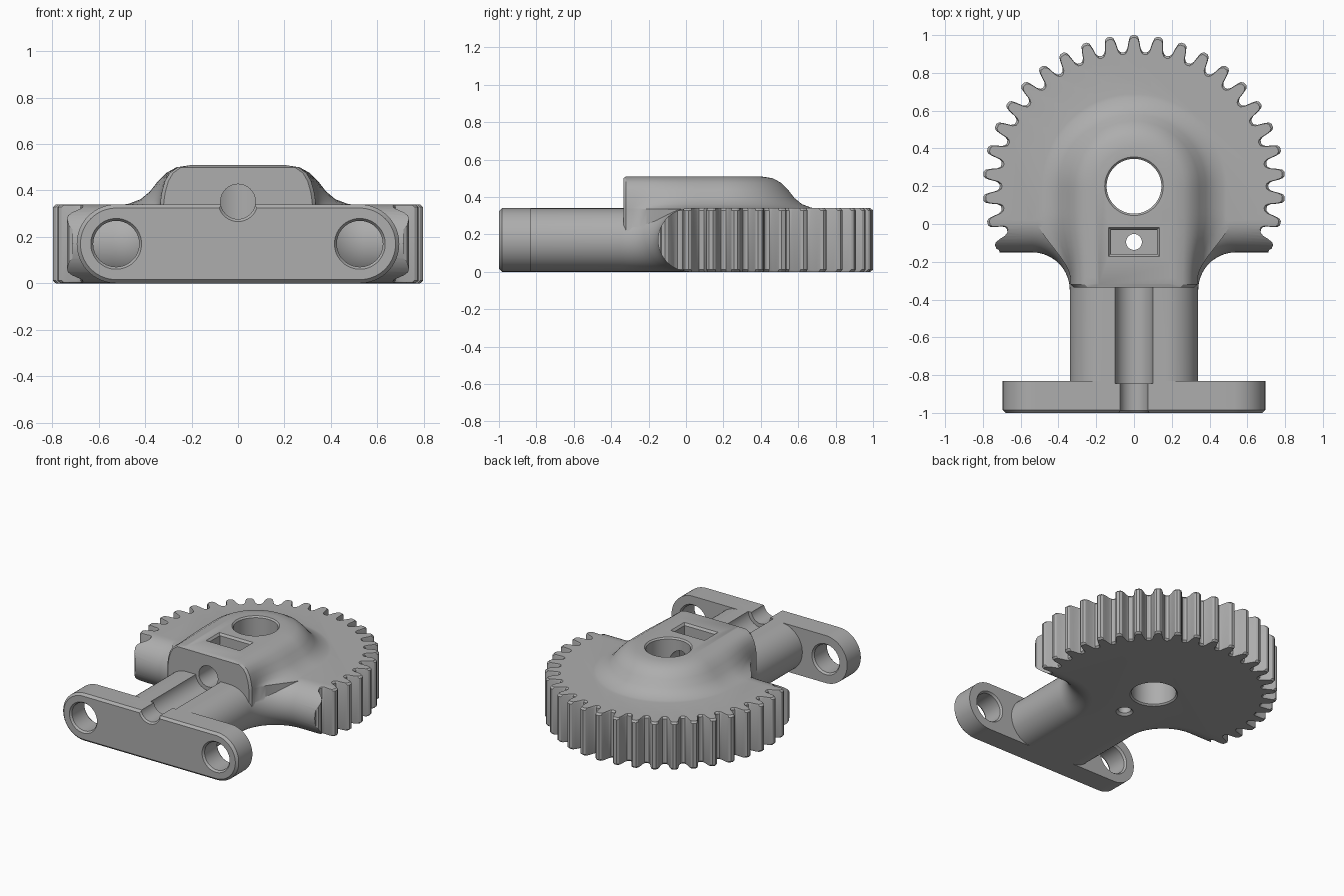
import bpy, bmesh, math
from math import sin, cos, pi, radians, sqrt

cube = bpy.data.objects.get("Cube")
if cube:
    bpy.data.objects.remove(cube, do_unlink=True)

grey = bpy.data.materials.new("plain grey")
grey.use_nodes = True
grey.diffuse_color = (0.42, 0.42, 0.42, 1)
grey.node_tree.nodes["Principled BSDF"].inputs["Base Color"].default_value = (0.42, 0.42, 0.42, 1)

H = 0.34            # plate thickness
R = H / 2           # full round of the plate edge
GEAR_Y = 0.2        # gear centre


def loft(name, rings):
    """Skin a stack of equal-length point rings and cap both ends."""
    bm = bmesh.new()
    loops = [[bm.verts.new(p) for p in ring] for ring in rings]
    n = len(loops[0])
    for a, b in zip(loops, loops[1:]):
        for i in range(n):
            j = (i + 1) % n
            bm.faces.new((a[i], a[j], b[j], b[i]))
    bm.faces.new(loops[0][::-1])
    bm.faces.new(loops[-1])
    bmesh.ops.recalc_face_normals(bm, faces=bm.faces[:])
    mesh = bpy.data.meshes.new(name)
    bm.to_mesh(mesh)
    bm.free()
    mesh.materials.append(grey)
    obj = bpy.data.objects.new(name, mesh)
    bpy.context.collection.objects.link(obj)
    return obj


def lathe(name, axis, u, v, steps, n=64):
    """Turned solid along y or z; u, v place the axis, steps are (radius, position)."""
    rings = []
    for r, t in steps:
        pts = [(u + r * cos(2 * pi * i / n), v + r * sin(2 * pi * i / n)) for i in range(n)]
        rings.append([(a, b, t) if axis == "z" else (a, t, b) for a, b in pts])
    return loft(name, rings)


def boolean(target, tool, operation):
    mod = target.modifiers.new(operation.lower(), "BOOLEAN")
    mod.operation = operation
    mod.solver = "EXACT"
    mod.object = tool
    bpy.ops.object.select_all(action="DESELECT")
    bpy.context.view_layer.objects.active = target
    target.select_set(True)
    bpy.ops.object.modifier_apply(modifier=mod.name)
    bpy.data.objects.remove(tool, do_unlink=True)


def mirrored(half):
    """Close a right-hand outline with its left-hand copy."""
    return half + [(-x, y) for x, y in reversed(half)]


# Plate with fully rounded lower edge: stem, concave corner and wings
def plate_ring(z):
    d = R - sqrt(max(0, R * R - (z - R) ** 2))
    half = [(0.34 - d, -0.9)]
    for i in range(17):
        a = pi - pi / 2 * i / 16
        half.append((0.54 + (0.2 + d) * cos(a), -0.35 + (0.2 + d) * sin(a)))
    half += [(0.95, -0.15 + d), (0.95, 1.1)]
    return [(x, y, z) for x, y in mirrored(half)]


body = loft("gear_arm", [plate_ring(R - R * cos(pi * i / 24)) for i in range(25)])

# Toothed outline, slightly chamfered at top and bottom
flank = [(-0.5, 0.71), (-0.38, 0.714), (-0.29, 0.73), (-0.23, 0.765), (-0.17, 0.79), (-0.08, 0.8)]
tooth = flank + [(-f, r) for f, r in reversed(flank[1:])]
pitch = 2 * pi / 38
outline = []
for k in range(-12, 13):
    for f, r in tooth:
        if k == -12 and f < -0.2 or k == 12 and f > 0.2:
            continue
        a = pi / 2 + (k + f) * pitch
        outline.append((r * cos(a), r * sin(a)))
outline += [(-0.7, -0.42), (-0.66, -1.2), (0.66, -1.2), (0.7, -0.42)]
teeth = loft("gear_teeth", [[(x * s, GEAR_Y + y * s, z) for x, y in outline]
                            for z, s in ((-0.01, 0.97), (0.012, 1), (H - 0.012, 1), (H + 0.01, 0.97))])
boolean(body, teeth, "INTERSECT")

# Raised hub: slot-shaped core with a flare that fades towards the front
hub_levels = [(0.52, 0.335, 0.17), (0.52, 0.335, 0.335), (0.47, 0.335, 0.343),
              (0.42, 0.333, 0.362), (0.38, 0.328, 0.395), (0.345, 0.315, 0.44),
              (0.31, 0.295, 0.475), (0.265, 0.26, 0.5), (0.2, 0.2, 0.51)]


def hub_ring(full, core, z):
    front = -0.32 if z > 0.505 else -0.335
    half = [(core - 0.015, front)]
    for i in range(15):
        y = -0.32 + (GEAR_Y + 0.32) * i / 14 + (0.005 if front == -0.32 and i == 0 else 0)
        t = min(1, max(0, (y + 0.3) / 0.35))
        half.append((core + (full - core) * t * t * (3 - 2 * t), y))
    for i in range(1, 24):
        a = pi / 2 * i / 24
        half.append((full * cos(a), GEAR_Y + full * sin(a)))
    return [(x, y, z) for x, y in mirrored(half)]


boolean(body, loft("hub", [hub_ring(*level) for level in hub_levels]), "UNION")


# Cross bar with round ends and a chamfered front edge
def bar_ring(y, inset):
    ring = []
    for side in (1, -1):
        for i in range(33):
            a = side * pi / 2 * (i / 16 - 1) if side == 1 else pi / 2 + pi * i / 32
            ring.append((side * 0.525 + (R - inset) * cos(a), y, R + (R - inset) * sin(a)))
    return ring


bar = loft("cross_bar", [bar_ring(-1, 0.016), bar_ring(-0.984, 0), bar_ring(-0.83, 0)])
boolean(body, bar, "UNION")

# Holes, cable channel and nut pocket
cutters = [
    lathe("axle_bore", "z", 0, GEAR_Y, [(0.165, -0.01), (0.145, 0.01), (0.145, 0.5), (0.165, 0.52)], 96),
    lathe("screw_hole", "z", 0, -0.095, [(0.065, -0.01), (0.042, 0.015), (0.042, 0.4)], 32),
    lathe("stem_channel", "y", 0, 0.35, [(0.1, -0.845), (0.1, -0.336)]),
    lathe("cable_hole", "y", 0, 0.352, [(0.095, -1.01), (0.075, -0.988), (0.075, 0.15)]),
    loft("nut_pocket", [[(sx * w, -0.095 + sy * (w - 0.058), z)
                         for sx, sy in ((1, 1), (-1, 1), (-1, -1), (1, -1))]
                        for w, z in ((0.122, 0.22), (0.122, 0.495), (0.142, 0.52))]),
]
for side in (1, -1):
    cutters.append(lathe("bar_hole", "y", side * 0.525, R,
                         [(0.117, -1.01), (0.099, -0.986), (0.099, -0.844), (0.117, -0.82)]))
for cutter in cutters:
    boolean(body, cutter, "DIFFERENCE")

# Smooth curved faces, keep hard edges
bpy.ops.object.select_all(action="DESELECT")
body.select_set(True)
bpy.context.view_layer.objects.active = body
bpy.ops.object.shade_smooth_by_angle(angle=radians(30))
